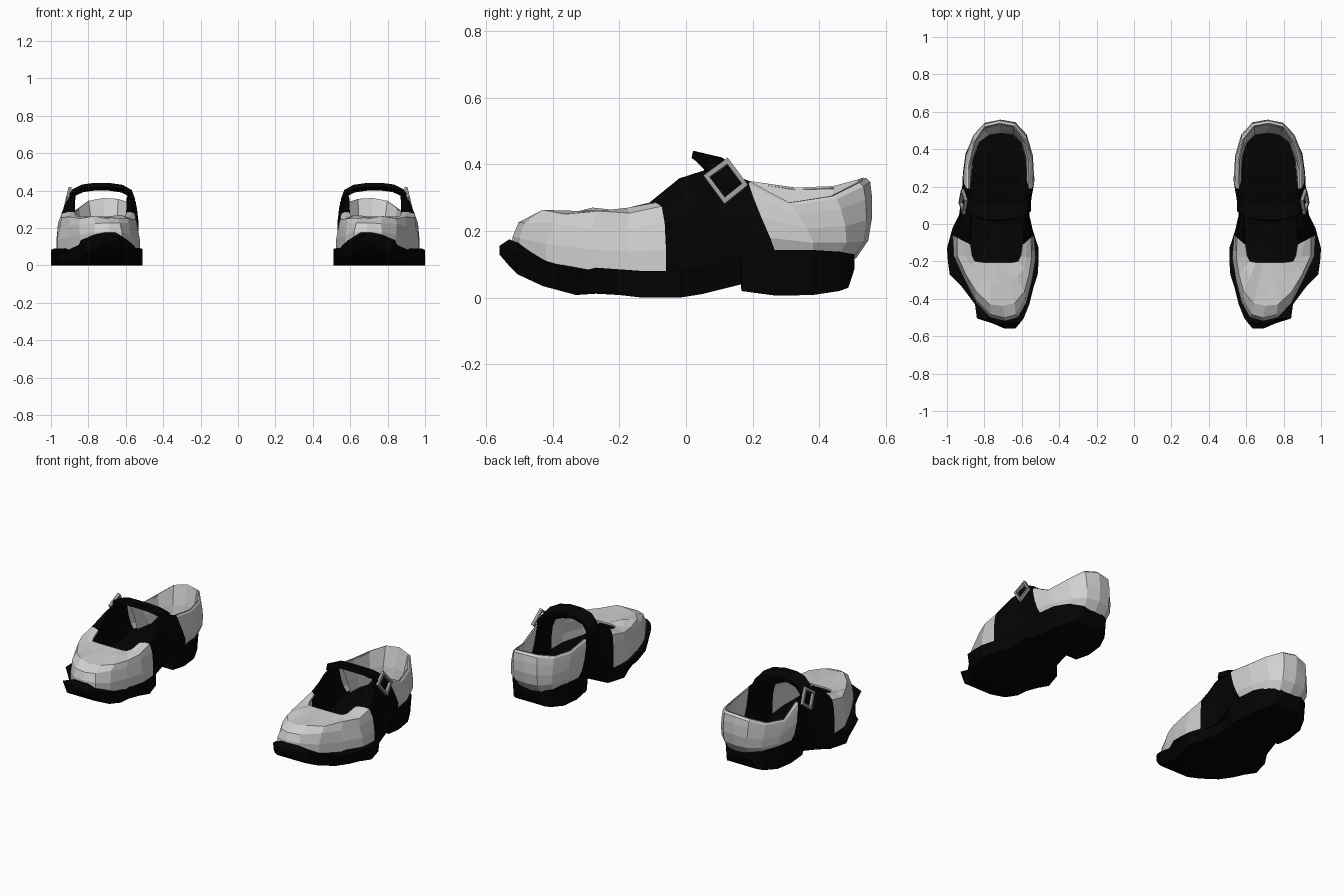
import bpy, bmesh, math, random
from mathutils import Vector

random.seed(4)

def material(name, c):
    m = bpy.data.materials.new(name)
    m.diffuse_color = (c, c, c, 1)
    return m

GREY = material("pale_grey_leather", 0.64)
BLACK = material("black_leather", 0.001)
METAL = material("buckle_grey", 0.32)

def build(name, verts, faces, mats, thickness=0, offset=-1, rule=None):
    """Mesh object for the right shoe, optionally thickened, mirrored to the left."""
    me = bpy.data.meshes.new(name)
    me.from_pydata([tuple(v) for v in verts], [], faces)
    ob = bpy.data.objects.new(name, me)
    bpy.context.collection.objects.link(ob)
    for m in mats:
        me.materials.append(m)
    if rule:
        for p in me.polygons:
            p.material_index = rule(p.index)
    bm = bmesh.new()
    bm.from_mesh(me)
    bmesh.ops.recalc_face_normals(bm, faces=bm.faces)
    bm.to_mesh(me)
    bm.free()
    if thickness:
        s = ob.modifiers.new("thickness", 'SOLIDIFY')
        s.thickness = thickness
        s.offset = offset
    ob.modifiers.new("pair", 'MIRROR').use_mirror_merge = False
    return ob

# Sole stations: y, inner x, outer x, bottom z, top z, bottom inset (doubled at heel step)
SOLE = [
    (-0.56, 0.635, 0.69, 0.13, 0.155, 0), (-0.53, 0.61, 0.76, 0.095, 0.175, 0.01),
    (-0.505, 0.59, 0.84, 0.07, 0.165, 0.03), (-0.43, 0.56, 0.85, 0.035, 0.14, 0.015),
    (-0.33, 0.535, 0.925, 0.008, 0.105, 0.03), (-0.27, 0.515, 0.985, 0.012, 0.09, 0.04),
    (-0.20, 0.51, 0.995, 0.008, 0.085, 0.025), (-0.13, 0.51, 1.0, 0.0, 0.08, 0),
    (-0.02, 0.545, 0.97, 0.0, 0.08, 0), (0.05, 0.56, 0.935, 0.011, 0.087, 0.01),
    (0.165, 0.555, 0.92, 0.04, 0.12, 0.015), (0.166, 0.55, 0.92, 0.02, 0.12, 0.01),
    (0.27, 0.545, 0.915, 0.006, 0.143, 0.01), (0.38, 0.555, 0.90, 0.008, 0.143, 0.01),
    (0.46, 0.59, 0.86, 0.02, 0.138, 0.01), (0.487, 0.62, 0.82, 0.03, 0.133, 0),
    (0.505, 0.65, 0.79, 0.085, 0.13, 0)]

def sole_top(y):
    for a, b in zip(SOLE, SOLE[1:]):
        if a[0] <= y <= b[0]:
            return a[4] + (b[4] - a[4]) * (y - a[0]) / (b[0] - a[0])
    return SOLE[0][4] if y < 0 else SOLE[-1][4]

verts, faces = [], []
for y, xl, xr, zb, zt, inset in SOLE:
    edge = max(zt - (0.03 if y < -0.3 else 0), zb + 0.01)      # crowned toe edge
    arch = 0.04 if 0.04 < y < 0.1655 else 0                    # raised inner arch
    xm, w = (xl + xr) / 2, 0.2 * (xr - xl)
    verts += [(xl + inset + arch, y, zb + arch * 0.8), (xr - inset, y, zb), (xr, y, edge),
              (xm + w, y, zt), (xm - w, y, zt), (xl, y, edge)]
n, K = len(SOLE), 6
for i in range(n - 1):
    for k in range(K):
        a, b = i * K + k, i * K + (k + 1) % K
        faces.append((a, b, b + K, a + K))
faces += [tuple(reversed(range(K))), tuple(K * (n - 1) + k for k in range(K))]
build("sole", verts, faces, [BLACK])

# Upper: loft from the outline at the sole to the rim of the opening
BASE = [(0.69, -0.52), (0.77, -0.50), (0.845, -0.42), (0.91, -0.29), (0.965, -0.17),
        (0.97, -0.06), (0.93, 0.05), (0.905, 0.16), (0.90, 0.27), (0.88, 0.38),
        (0.84, 0.46), (0.78, 0.50), (0.71, 0.51), (0.64, 0.50), (0.59, 0.455),
        (0.56, 0.37), (0.55, 0.27), (0.56, 0.16), (0.56, 0.05), (0.535, -0.06),
        (0.525, -0.18), (0.545, -0.30), (0.575, -0.42), (0.62, -0.50)]
RIM = [(0.73, -0.205, 0.262), (0.77, -0.205, 0.262), (0.81, -0.205, 0.262),
       (0.85, -0.20, 0.262), (0.865, -0.17, 0.265), (0.875, -0.11, 0.285),
       (0.875, -0.02, 0.358), (0.875, 0.08, 0.39), (0.885, 0.19, 0.35),
       (0.885, 0.31, 0.285), (0.855, 0.44, 0.305), (0.80, 0.52, 0.345),
       (0.72, 0.54, 0.36), (0.64, 0.525, 0.355), (0.58, 0.45, 0.335),
       (0.555, 0.33, 0.33), (0.555, 0.19, 0.35), (0.58, 0.08, 0.39),
       (0.59, -0.02, 0.358), (0.595, -0.11, 0.285), (0.605, -0.17, 0.265),
       (0.62, -0.20, 0.262), (0.65, -0.205, 0.262), (0.69, -0.205, 0.262)]
# Rings: front inset, front height, heel height, heel bulge
RINGS = [(0, 0, 0, 0), (0, 0.35, 0.22, 0.03), (0.08, 0.72, 0.5, 0.033),
         (0.26, 0.95, 0.78, 0.024), (0.62, 1.0, 0.95, 0.014), (1, 1, 1, 0)]
N = len(BASE)
verts, faces = [], []
for h, v, hv, bulge in RINGS:
    for (bx, by), (rx, ry, rz) in zip(BASE, RIM):
        bz = sole_top(by) - (0.03 if by < -0.3 else 0.012)
        heel = by > 0.1
        t, u = (hv, hv) if heel else (h, v)
        p = Vector((bx + (rx - bx) * t, by + (ry - by) * t, bz + (rz - bz) * u))
        if heel:            # rounded heel counter
            out = Vector((p.x - 0.72, p.y - 0.25, 0)).normalized()
            out.x *= 0.6
            p += out * bulge
        elif by < -0.1 and 0.05 < h < 1:     # creased toe
            p += Vector([random.uniform(-0.009, 0.009) for _ in range(3)])
        verts.append(p)
for r in range(len(RINGS) - 1):
    for i in range(N):
        j = (i + 1) % N
        faces.append((r * N + i, r * N + j, (r + 1) * N + j, (r + 1) * N + i))
# The middle side panels are black, the toe and heel grey
build("upper", verts, faces, [GREY, BLACK], 0.01, -1,
      lambda f: 1 if f % N in (5, 6, 7, 16, 17, 18) else 0)

# Lining inside the heel, sloping in towards the floor
verts, faces = [], []
for i in range(8, 17):
    (bx, by), rim = BASE[i], Vector(RIM[i])
    inward = Vector((0.72 - rim.x, 0.2 - rim.y, 0)).normalized()
    floor = Vector((bx, by, sole_top(by))) + inward * 0.025
    top = rim + inward * 0.008
    verts += [top, top.lerp(floor, 0.5) + inward * 0.006, floor]
for i in range(8):
    for k in (0, 1):
        a = 3 * i + k
        faces.append((a, a + 1, a + 4, a + 3))
build("heel_lining", verts, faces, [GREY])

# Insole
insole = [(0.72 + (x - 0.72) * 0.94, y * 0.96, sole_top(y) + 0.006) for x, y in BASE]
insole.append((0.72, 0.0, 0.09))
build("insole", insole, [(i, (i + 1) % N, N) for i in range(N)], [BLACK])

# Strap arching over the opening
PATH = [(0.895, 0.125, 0.325), (0.895, 0.115, 0.36), (0.88, 0.098, 0.388),
        (0.83, 0.075, 0.412), (0.77, 0.062, 0.42), (0.69, 0.062, 0.42),
        (0.62, 0.075, 0.41), (0.575, 0.098, 0.385), (0.562, 0.11, 0.345)]
verts = []
for x, y, z in PATH:
    w = Vector((0, 0.043, -0.01))
    verts += [Vector((x, y, z)) - w, Vector((x, y, z)) + w]
build("strap", verts, [(2 * i, 2 * i + 1, 2 * i + 3, 2 * i + 2)
                       for i in range(len(PATH) - 1)], [BLACK], 0.022, 0)

# Square buckle frame, tilted on the outer side
corners = [(0.052, 0.365), (0.125, 0.418), (0.186, 0.337), (0.115, 0.28)]
cy, cz = (sum(c[k] for c in corners) / 4 for k in (0, 1))
verts = []
for s in (1.0, 0.72):
    for y, z in corners:
        yy, zz = cy + (y - cy) * s, cz + (z - cz) * s
        verts.append((0.93 - (zz - 0.28) * 0.24, yy, zz))
build("buckle", verts, [(i, (i + 1) % 4, 4 + (i + 1) % 4, 4 + i) for i in range(4)],
      [METAL], 0.018, 0)
